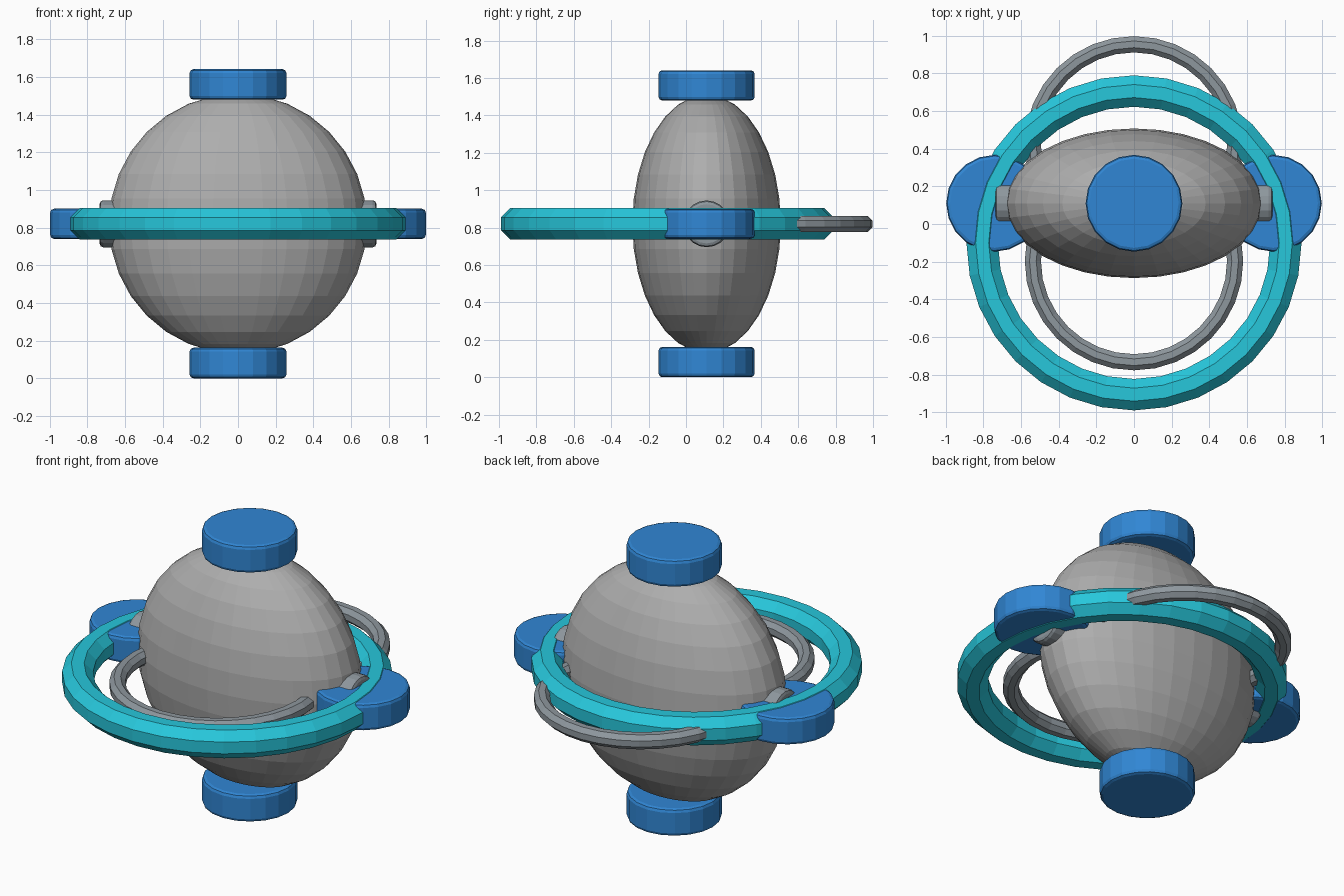
import bpy, math

if "Cube" in bpy.data.objects:
    bpy.data.objects.remove(bpy.data.objects["Cube"])

CY, CZ = 0.11, 0.82   # centre of the body


def mat(name, r, g, b):
    m = bpy.data.materials.new(name)
    m.diffuse_color = (r, g, b, 1)
    m.use_nodes = True
    m.node_tree.nodes["Principled BSDF"].inputs["Base Color"].default_value = m.diffuse_color
    return m


LIGHT_GREY = mat("light grey", 0.42, 0.42, 0.42)
STEEL = mat("steel grey", 0.27, 0.31, 0.34)
BLUE = mat("blue", 0.03, 0.24, 0.66)
TEAL = mat("teal", 0.02, 0.57, 0.71)


def finish(name, material):
    ob = bpy.context.object
    ob.name = name
    ob.data.materials.append(material)
    return ob


def disc(name, loc, radius, depth, material, bevel, rot=(0, 0, 0)):
    bpy.ops.mesh.primitive_cylinder_add(vertices=20, radius=radius, depth=depth,
                                        location=loc, rotation=rot)
    ob = finish(name, material)
    b = ob.modifiers.new("rounded rim", 'BEVEL')
    b.width = bevel
    b.segments = 2
    b.limit_method = 'ANGLE'
    b.angle_limit = math.radians(40)
    return ob


def ring(name, y, major, half, material):
    # octagonal tube with a flat top, swept round by a screw-like grid
    n, k = 32, 8
    rad = half / math.cos(math.pi / k)
    verts, faces = [], []
    for i in range(n):
        a = 2 * math.pi * i / n
        for j in range(k):
            t = 2 * math.pi * (j + 0.5) / k
            r = major + rad * math.cos(t)
            verts.append((r * math.cos(a), r * math.sin(a), rad * math.sin(t)))
            i2, j2 = (i + 1) % n, (j + 1) % k
            faces.append((i * k + j, i2 * k + j, i2 * k + j2, i * k + j2))
    me = bpy.data.meshes.new(name)
    me.from_pydata(verts, [], faces)
    me.materials.append(material)
    ob = bpy.data.objects.new(name, me)
    ob.location = (0, y, CZ)
    bpy.context.collection.objects.link(ob)


# flattened round body
bpy.ops.mesh.primitive_uv_sphere_add(segments=32, ring_count=16, radius=1,
                                     location=(0, CY, CZ))
body = finish("body", LIGHT_GREY)
body.scale = (0.685, 0.397, 0.69)

# top and bottom caps
disc("top_cap", (0, CY, CZ + 0.74), 0.257, 0.162, BLUE, 0.02)
disc("bottom_cap", (0, CY, CZ - 0.739), 0.257, 0.162, BLUE, 0.02)

# side pads and the round hubs behind them
for side, s in (("left", -1), ("right", 1)):
    disc(side + "_pad", (s * 0.74, CY, CZ), 0.257, 0.16, BLUE, 0.02)
    disc(side + "_hub", (s * 0.66, CY, CZ), 0.125, 0.15, STEEL, 0.02,
         (0, math.pi / 2, 0))

# large outer ring and two small offset rings
ring("outer_ring", -0.10, 0.806, 0.0835, TEAL)
ring("front_ring", CY - 0.307, 0.537, 0.043, STEEL)
ring("back_ring", CY + 0.307, 0.537, 0.043, STEEL)
